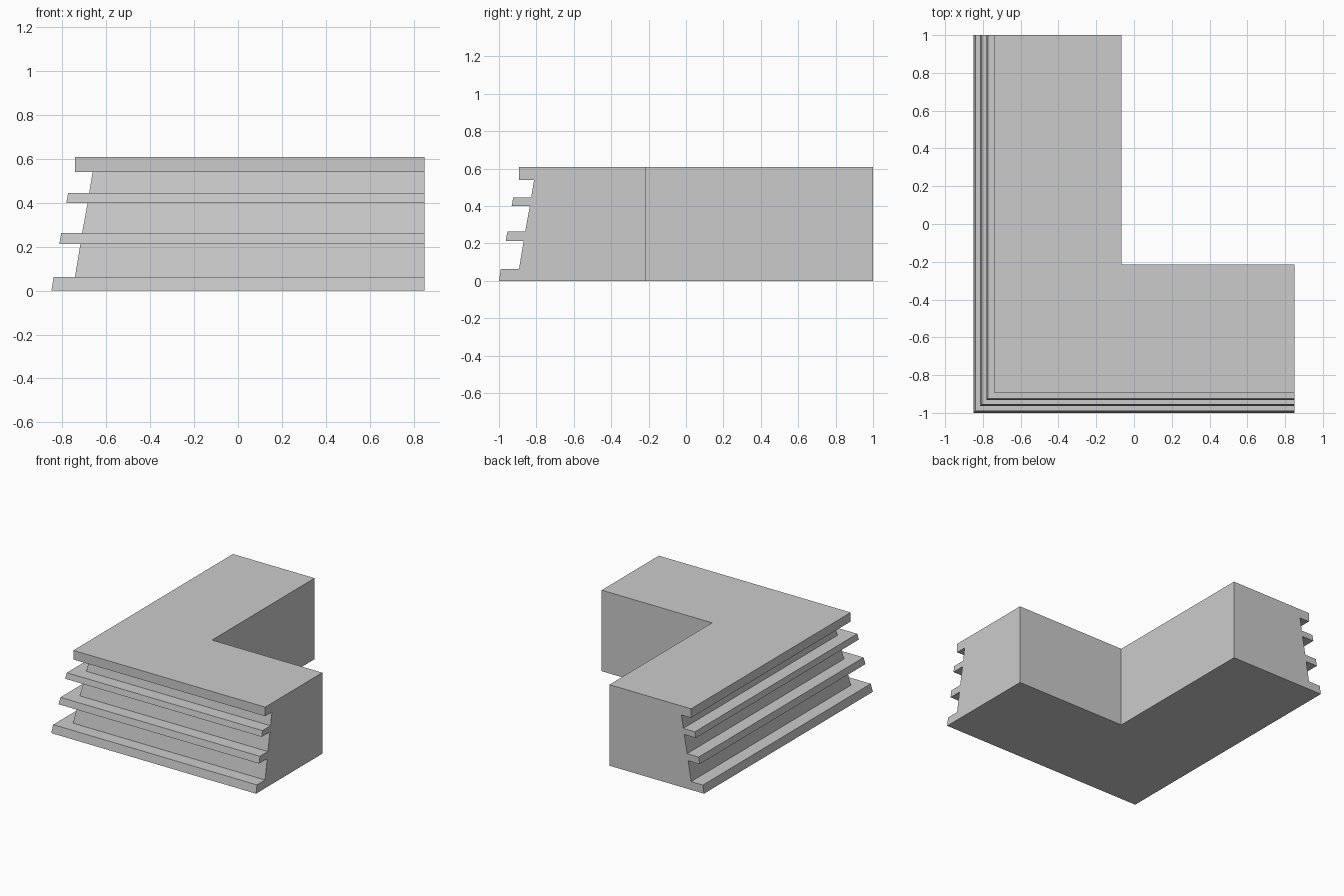
import bpy
import bmesh

if "Cube" in bpy.data.objects:
    bpy.data.objects.remove(bpy.data.objects["Cube"])

# Wall cross-section: (distance in from the outer base edge, height)
INNER, TOP = 0.785, 0.608
profile = [(INNER, 0), (0, 0)]
# Ledges: lower outer edge, upper outer edge, groove start, groove end
for d0, z0, d1, z1, g0, g1, z2 in [
    (0.0, 0.0, 0.010, 0.062, 0.107, 0.132, 0.212),
    (0.036, 0.212, 0.045, 0.263, 0.140, 0.165, 0.400),
    (0.068, 0.400, 0.076, 0.444, 0.172, 0.188, 0.540),
]:
    if z0 > 0:
        profile.append((d0, z0))
    profile += [(d1, z1), (g0, z1), (g1, z2)]
# Square top band
profile += [(0.108, 0.540), (0.108, TOP), (INNER, TOP)]

# Sweep the section along the two legs with a mitred corner
bm = bmesh.new()
stations = [
    [bm.verts.new((0.85, -1 + d, z)) for d, z in profile],
    [bm.verts.new((-0.85 + d, -1 + d, z)) for d, z in profile],
    [bm.verts.new((-0.85 + d, 1, z)) for d, z in profile],
]
n = len(profile)
for a, b in zip(stations, stations[1:]):
    for i in range(n):
        j = (i + 1) % n
        bm.faces.new((a[i], a[j], b[j], b[i]))

# End caps
bm.faces.new(stations[0])
bm.faces.new(stations[-1][::-1])
bmesh.ops.recalc_face_normals(bm, faces=bm.faces)

mesh = bpy.data.meshes.new("ledged_corner_wall")
bm.to_mesh(mesh)
bm.free()
wall = bpy.data.objects.new("ledged_corner_wall", mesh)
bpy.context.collection.objects.link(wall)
